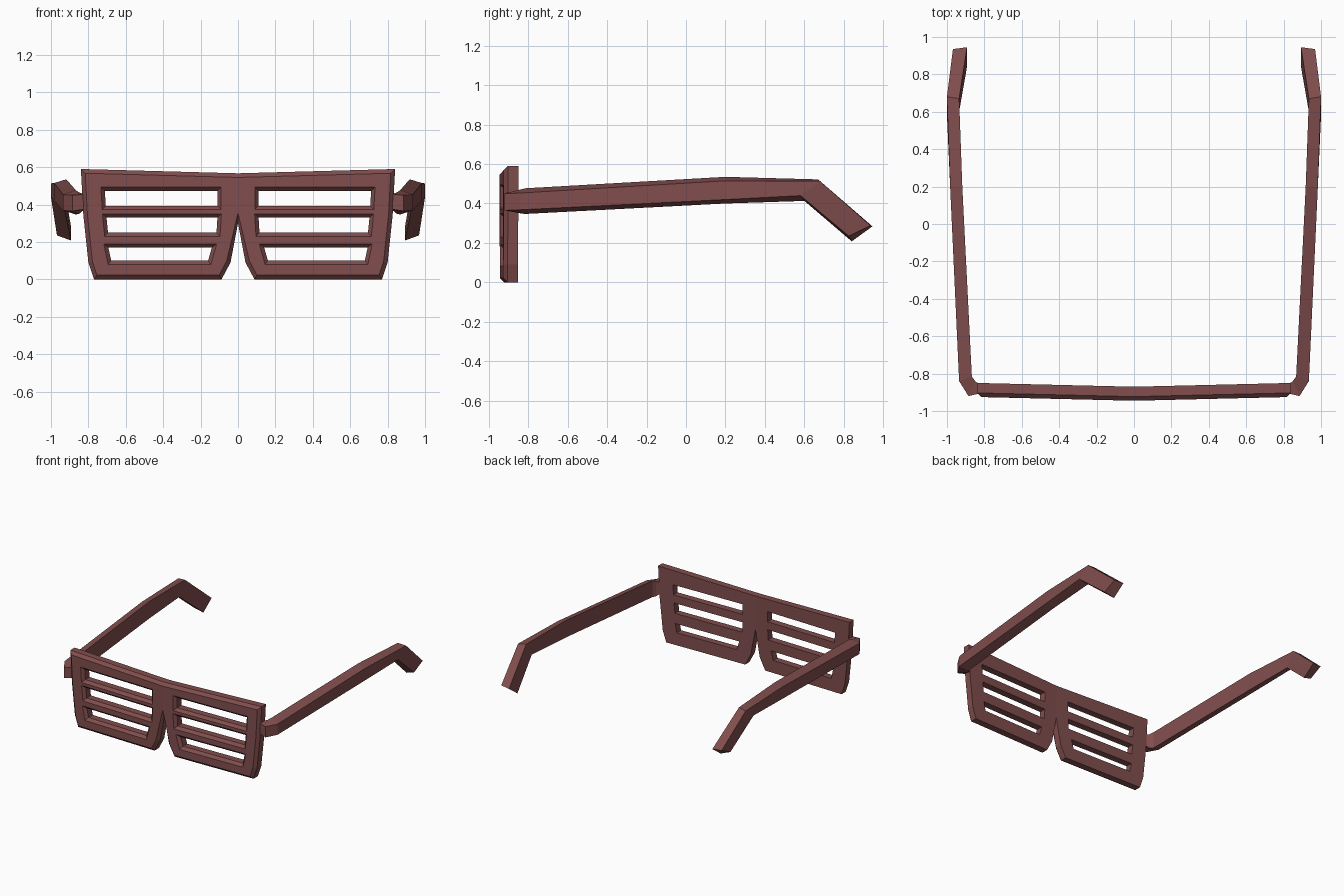
import bpy, bmesh
from mathutils import Vector

if "Cube" in bpy.data.objects:
    bpy.data.objects.remove(bpy.data.objects["Cube"])

mat = bpy.data.materials.new("dusty_maroon")
mat.diffuse_color = (0.22, 0.075, 0.075, 1)
mat.use_nodes = True
mat.node_tree.nodes["Principled BSDF"].inputs["Base Color"].default_value = mat.diffuse_color


def finish(bm, name):
    """Mirror the right half across x = 0, weld and turn into an object."""
    dup = bmesh.ops.duplicate(bm, geom=bm.verts[:] + bm.edges[:] + bm.faces[:])
    for v in dup["geom"]:
        if isinstance(v, bmesh.types.BMVert):
            v.co.x *= -1
    bmesh.ops.remove_doubles(bm, verts=bm.verts[:], dist=0.0005)
    bmesh.ops.recalc_face_normals(bm, faces=bm.faces[:])
    mesh = bpy.data.meshes.new(name)
    bm.to_mesh(mesh)
    bm.free()
    mesh.materials.append(mat)
    obj = bpy.data.objects.new(name, mesh)
    bpy.context.collection.objects.link(obj)


def offset(pts, dist, half):
    """Mitred offset to the left of a counter-clockwise path."""
    out = []
    n = len(pts)
    for i, p in enumerate(pts):
        p = Vector(p)
        a, b = Vector(pts[i - 1]), Vector(pts[(i + 1) % n])
        if half and i == 0:
            a = Vector((-b.x, b.y))
        if half and i == n - 1:
            b = Vector((-a.x, a.y))
        d1, d2 = (p - a).normalized(), (b - p).normalized()
        n1, n2 = Vector((-d1.y, d1.x)), Vector((-d2.y, d2.x))
        m = (n1 + n2).normalized()
        out.append(p + m * dist / max(m.dot(n1), 0.4))
    return [tuple(p) for p in out]


# Front frame: right half outline and three shutter slots, front edges chamfered
outline = [(0, 0.30), (0.04, 0.09), (0.088, 0), (0.77, 0), (0.80, 0.09),
           (0.827, 0.345), (0.84, 0.59), (0, 0.567)]
slots = [
    [(0.11, 0.393), (0.707, 0.393), (0.712, 0.473), (0.11, 0.473)],
    [(0.115, 0.25), (0.695, 0.25), (0.703, 0.33), (0.11, 0.33)],
    [(0.16, 0.10), (0.678, 0.10), (0.693, 0.17), (0.14, 0.17)],
]
bm = bmesh.new()
caps = {0: [], 2: []}
for k, pts in enumerate([outline] + slots):
    half = k == 0
    inset = offset(pts, 0.022 if half else -0.02, half)
    layers = []
    for shape, y in ((pts, -0.87), (pts, -0.923), (inset, -0.945)):
        layers.append([bm.verts.new((x, y + 0.024 * x, z)) for x, z in shape])
    n = len(pts)
    for lo, hi in zip(layers, layers[1:]):
        for i in range(n - 1 if half else n):
            j = (i + 1) % n
            bm.faces.new((lo[i], lo[j], hi[j], hi[i]))
    for c in caps:
        ring = layers[c]
        for i in range(n):
            pair = (ring[i], ring[(i + 1) % n])
            caps[c].append(bm.edges.get(pair) or bm.edges.new(pair))
for edges in caps.values():
    bmesh.ops.triangle_fill(bm, use_beauty=True, use_dissolve=False, edges=edges)
finish(bm, "shutter_frame")

# Temple arms with hinge: rings of outer bottom, outer top, inner top, inner bottom
rings = [
    [(0.82, -0.905, 0.375), (0.82, -0.905, 0.455), (0.82, -0.86, 0.455), (0.82, -0.86, 0.375)],
    [(0.885, -0.92, 0.365), (0.885, -0.92, 0.45), (0.85, -0.84, 0.465), (0.85, -0.84, 0.35)],
    [(0.935, -0.84, 0.368), (0.935, -0.84, 0.453), (0.867, -0.815, 0.477), (0.867, -0.815, 0.347)],
    [(0.983, 0.20, 0.42), (0.983, 0.20, 0.515), (0.918, 0.20, 0.535), (0.918, 0.20, 0.40)],
    [(1.0, 0.58, 0.44), (1.0, 0.68, 0.513), (0.935, 0.67, 0.522), (0.935, 0.60, 0.413)],
    [(0.968, 0.825, 0.235), (0.968, 0.935, 0.288), (0.893, 0.945, 0.284), (0.893, 0.84, 0.208)],
]
bm = bmesh.new()
vr = [[bm.verts.new(p) for p in r] for r in rings]
for a, b in zip(vr, vr[1:]):
    for i in range(4):
        j = (i + 1) % 4
        bm.faces.new((a[i], a[j], b[j], b[i]))
bm.faces.new(vr[0])
bm.faces.new(vr[-1])
finish(bm, "temple_arms")
